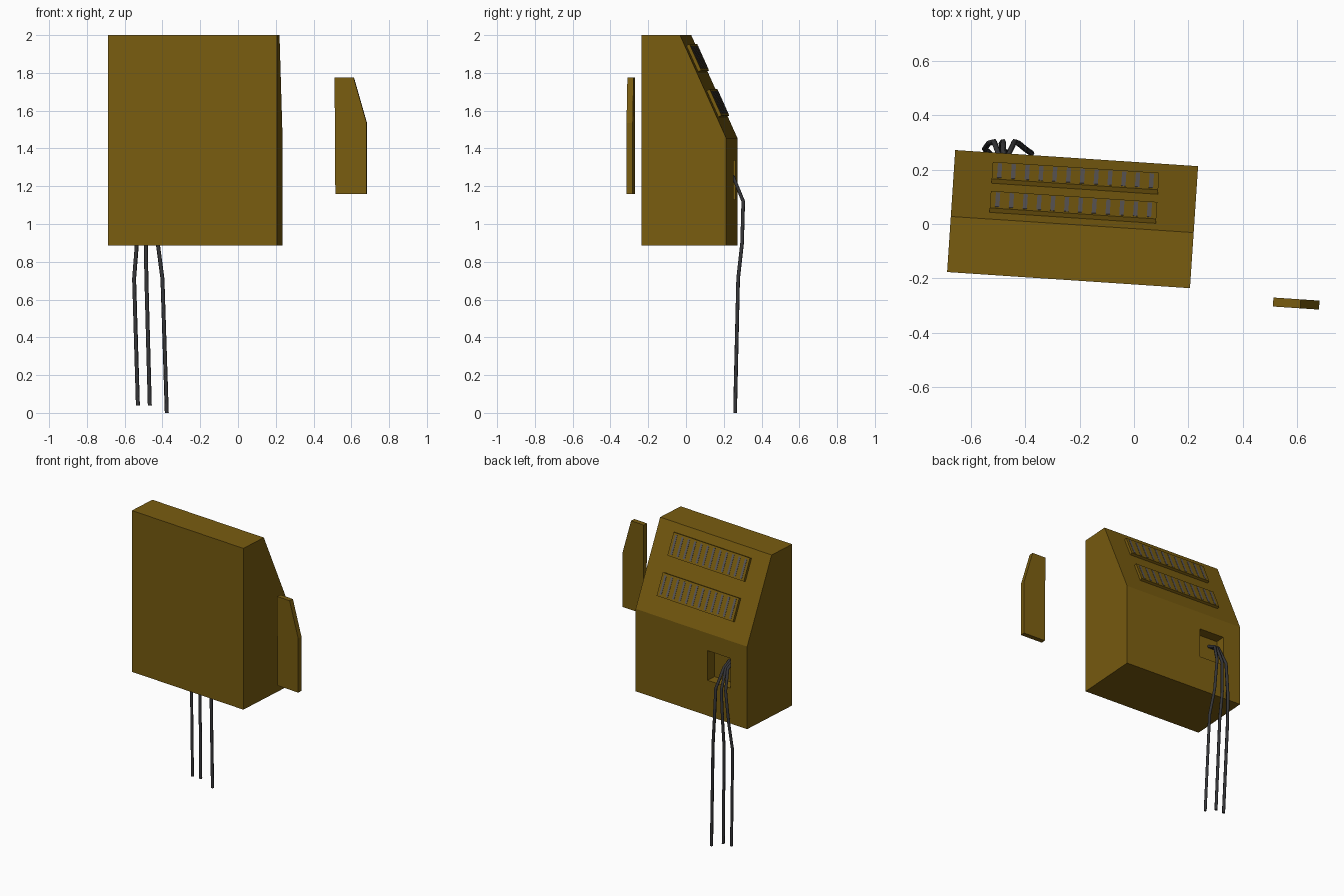
import bpy, bmesh, math
from mathutils import Matrix, Vector

if "Cube" in bpy.data.objects:
    bpy.data.objects.remove(bpy.data.objects["Cube"])


def material(name, rgb):
    m = bpy.data.materials.new(name)
    m.diffuse_color = (*rgb, 1)
    m.use_nodes = True
    m.node_tree.nodes["Principled BSDF"].inputs["Base Color"].default_value = m.diffuse_color
    return m


OLIVE = material("olive_paint", (0.19, 0.107, 0.005))
RUBBER = material("dark_rubber", (0.035, 0.035, 0.038))
GREY = material("vent_grey", (0.11, 0.10, 0.10))

# the whole cabinet is turned slightly about z
PLACE = Matrix.Translation((-0.226, 0.018, 0)) @ Matrix.Rotation(math.radians(-3.8), 4, 'Z')
HALF = 0.448


def add(name, mesh, mat):
    ob = bpy.data.objects.new(name, mesh)
    if mat:
        mesh.materials.clear()
        mesh.materials.append(mat)
    bpy.context.collection.objects.link(ob)
    return ob


def bake(ob):
    """Replace an object's data with its evaluated mesh."""
    bpy.context.view_layer.update()
    dg = bpy.context.evaluated_depsgraph_get()
    return bpy.data.meshes.new_from_object(ob.evaluated_get(dg))


def prism(name, outline, offset, mat, matrix=Matrix()):
    """Extrude a closed outline of 3D points along offset."""
    bm = bmesh.new()
    f = bm.faces.new([bm.verts.new(p) for p in outline])
    r = bmesh.ops.extrude_face_region(bm, geom=[f])
    bmesh.ops.translate(bm, vec=offset, verts=[v for v in r["geom"] if isinstance(v, bmesh.types.BMVert)])
    bmesh.ops.recalc_face_normals(bm, faces=bm.faces)
    bm.transform(matrix)
    me = bpy.data.meshes.new(name)
    bm.to_mesh(me)
    bm.free()
    return add(name, me, mat)


def side_profile(name, yz):
    return prism(name, [(-HALF, y, z) for y, z in yz], (2 * HALF, 0, 0), OLIVE, PLACE)


# cabinet in three stacked sections
side_profile("cabinet_top", [(-0.225, 1.4), (0.225, 1.4), (0.225, 1.455), (-0.02, 2.0), (-0.225, 2.0)])
middle = side_profile("cabinet_middle", [(-0.225, 0.93), (0.225, 0.93), (0.225, 1.4), (-0.225, 1.4)])
side_profile("cabinet_base", [(-0.225, 0.885), (0.225, 0.885), (0.225, 0.93), (-0.225, 0.93)])

# square cable socket cut into the back
cutter = prism("socket_cutter", [(-0.315, 0.155, 1.13), (-0.13, 0.155, 1.13),
                                 (-0.13, 0.155, 1.335), (-0.315, 0.155, 1.335)],
               (0, 0.2, 0), None, PLACE)
cutter.hide_render = True
mod = middle.modifiers.new("socket", 'BOOLEAN')
mod.object, mod.operation, mod.solver = cutter, 'DIFFERENCE', 'EXACT'
cut_mesh = bake(middle)
middle.modifiers.clear()
middle.data = cut_mesh
bpy.data.objects.remove(cutter)

# raised vent panels on the sloping back, with thin grey slats
top = Vector((0, -0.02, 2.0))
down = Vector((0, 0.245, -0.545)).normalized()
out = Vector((0, 0.545, 0.245)).normalized()
X = Vector((1, 0, 0))


def slope_plate(name, x0, x1, s0, s1, h0, h1, mat):
    pts = [top + X * x + down * s + out * h0 for x, s in ((x0, s0), (x1, s0), (x1, s1), (x0, s1))]
    prism(name, pts, out * (h1 - h0), mat, PLACE)


for label, s in (("upper", 0.06), ("lower", 0.322)):
    slope_plate(label + "_vent_panel", -0.307, 0.307, s, s + 0.153, -0.005, 0.018, OLIVE)
    for i in range(12):
        x = -0.28 + i * 0.56 / 11
        slope_plate(f"{label}_vent_slat_{i + 1}", x - 0.008, x + 0.008, s + 0.012, s + 0.141, 0.016, 0.0195, GREY)

# loose side plate floating at the front right
plate = [(-0.083, 1.16), (0.083, 1.16), (0.083, 1.535), (0.014, 1.775), (-0.087, 1.775)]
prism("side_plate", [(x, -0.0155, z) for x, z in plate], (0, 0.033, 0), OLIVE,
      Matrix.Translation((0.599, -0.294, 0)) @ Matrix.Rotation(math.radians(-3.8), 4, 'Z'))


# cables hanging out of the socket
def cable(name, points, r=0.0105):
    cu = bpy.data.curves.new(name + "_path", 'CURVE')
    cu.dimensions = '3D'
    cu.bevel_depth, cu.bevel_resolution, cu.use_fill_caps = r, 1, True
    sp = cu.splines.new('POLY')
    sp.points.add(len(points) - 1)
    for p, co in zip(sp.points, points):
        p.co = (*co, 1)
    tmp = add(name + "_path", cu, None)
    me = bake(tmp)
    bpy.data.objects.remove(tmp)
    me.name = name
    add(name, me, RUBBER)


# x at socket, bend, below the cabinet, knee, end; then height of the end
for n, (x0, x1, x2, x3, x4, z4) in enumerate((
        (-0.495, -0.515, -0.535, -0.55, -0.53, 0.04),
        (-0.48, -0.482, -0.488, -0.485, -0.467, 0.04),
        (-0.465, -0.44, -0.425, -0.40, -0.377, 0.0))):
    cable(f"cable_{n + 1}", [(x0, 0.18, 1.28), (x0, 0.25, 1.25), (x1, 0.303, 1.12),
                             (x2, 0.297, 0.90), (x3, 0.276, 0.71), (x4, 0.26, z4)])
